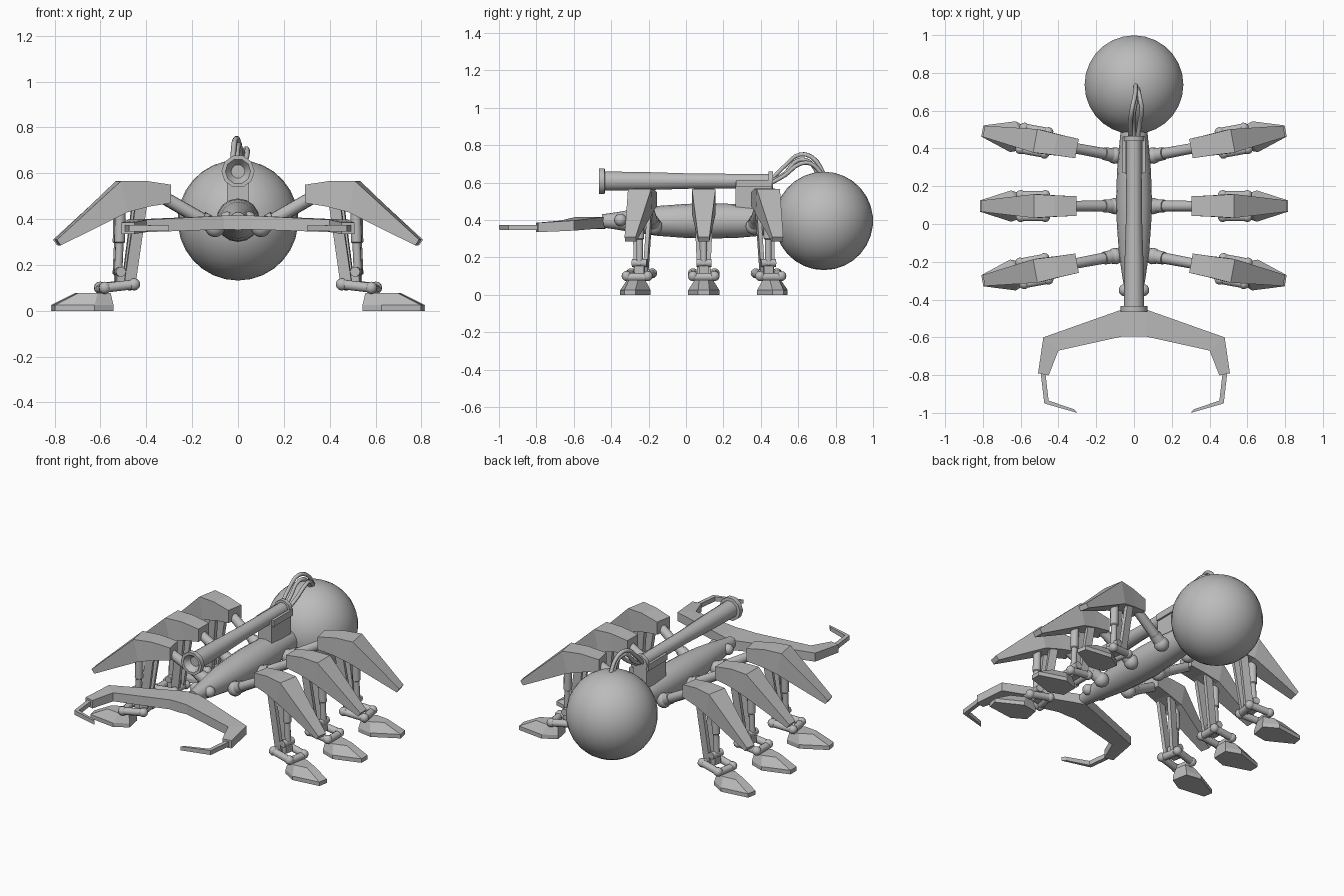
import bpy, bmesh, math
from mathutils import Vector as V, Matrix as M

cube = bpy.data.objects.get("Cube")
if cube:
    bpy.data.objects.remove(cube)

GREY = 0.5
metal = bpy.data.materials.new("matte grey")
metal.use_nodes = True
metal.diffuse_color = (GREY, GREY, GREY, 1)
metal.node_tree.nodes["Principled BSDF"].inputs["Base Color"].default_value = (GREY, GREY, GREY, 1)


def add(name, bm, matrix=M(), smooth=False):
    """Turn a bmesh into an object placed by matrix (mirroring allowed)."""
    bm.transform(matrix)
    bmesh.ops.recalc_face_normals(bm, faces=bm.faces)
    mesh = bpy.data.meshes.new(name)
    bm.to_mesh(mesh)
    bm.free()
    mesh.materials.append(metal)
    obj = bpy.data.objects.new(name, mesh)
    bpy.context.collection.objects.link(obj)
    if smooth:
        bpy.ops.object.select_all(action='DESELECT')
        obj.select_set(True)
        bpy.context.view_layer.objects.active = obj
        bpy.ops.object.shade_smooth_by_angle(angle=math.radians(40))
    return obj


def loft(name, rings, matrix=M(), smooth=False):
    """Skin a row of equal rings and cap both ends."""
    bm = bmesh.new()
    loops = [[bm.verts.new(p) for p in ring] for ring in rings]
    for a, b in zip(loops, loops[1:]):
        for i in range(len(a)):
            j = (i + 1) % len(a)
            bm.faces.new((a[i], a[j], b[j], b[i]))
    bm.faces.new(loops[0])
    bm.faces.new(loops[-1])
    return add(name, bm, matrix, smooth)


def tube(name, stations, matrix=M(), sides=12):
    """Round rod through (point, radius) stations on a straight axis."""
    axis = V(stations[-1][0]) - V(stations[0][0])
    turn = axis.to_track_quat('Z', 'Y')
    circle = [turn @ V((math.cos(t), math.sin(t), 0))
              for t in (math.tau * i / sides for i in range(sides))]
    return loft(name, [[V(p) + c * r for c in circle] for p, r in stations], matrix, True)


def turned(name, profile, z, sides=16):
    """Round form along y from (y, radius) pairs."""
    return tube(name, [((0, y, z), r) for y, r in profile], sides=sides)


def ball(name, centre, r, matrix=M(), segments=14):
    bm = bmesh.new()
    bmesh.ops.create_uvsphere(bm, u_segments=segments, v_segments=segments // 2 + 1, radius=r)
    bm.transform(M.Translation(centre))
    return add(name, bm, matrix, True)


def box(name, lo, hi, matrix=M()):
    return loft(name, [[(lo[0], lo[1], z), (hi[0], lo[1], z), (hi[0], hi[1], z), (lo[0], hi[1], z)]
                       for z in (lo[2], hi[2])], matrix)


# Abdomen and spindle body
ball("abdomen", (0, 0.737, 0.395), 0.263, segments=28)
turned("body", [(-0.45, 0.035), (-0.38, 0.045), (-0.28, 0.062), (-0.15, 0.08), (0, 0.091),
                (0.12, 0.095), (0.28, 0.09), (0.42, 0.078), (0.52, 0.068)], 0.395)

# Cannon with a flared hollow muzzle and rear collar
turned("cannon", [(-0.43, 0.03), (-0.465, 0.055), (-0.465, 0.072), (-0.435, 0.072), (-0.433, 0.054),
                  (-0.2, 0.05), (0.05, 0.042), (0.44, 0.04), (0.44, 0.055), (0.465, 0.055)], 0.608, 10)
box("cannon_mount", (-0.048, 0.265, 0.46), (0.048, 0.46, 0.605))
for s in (-1, 1):
    box("mount_cheek", (s * 0.052 - 0.008, 0.27, 0.575), (s * 0.052 + 0.008, 0.46, 0.615))

# Cables looping from the cannon to the abdomen
cables = [[(-0.02, 0.46, 0.62), (-0.02, 0.53, 0.69), (-0.01, 0.61, 0.75), (0.005, 0.68, 0.73), (0.01, 0.74, 0.64)],
          [(0.02, 0.46, 0.6), (0.03, 0.53, 0.64), (0.04, 0.61, 0.7), (0.03, 0.67, 0.7), (0.015, 0.73, 0.64)],
          [(0, 0.46, 0.61), (-0.005, 0.53, 0.65), (0, 0.6, 0.72), (0.01, 0.66, 0.71), (0.01, 0.71, 0.64)]]
for points in cables:
    curve = bpy.data.curves.new("cable", 'CURVE')
    curve.dimensions = '3D'
    curve.bevel_depth = 0.012
    curve.bevel_resolution = 1
    curve.resolution_u = 4
    spline = curve.splines.new('BEZIER')
    spline.bezier_points.add(len(points) - 1)
    for bp, p in zip(spline.bezier_points, points):
        bp.co = p
        bp.handle_left_type = bp.handle_right_type = 'AUTO'
    curve.materials.append(metal)
    bpy.context.collection.objects.link(bpy.data.objects.new("cable", curve))


def jaw_ring(outer, inner, z, half):
    return [(*outer, z + half), (*outer, z - half), (*inner, z - half), (*inner, z + half)]


def leg(m):
    """One leg along local +x, hip at the local origin."""
    ball("hip_joint", (0, 0, 0.365), 0.044, m)
    tube("hip_collar", [((0.0, 0, 0.365), 0.037), ((0.06, 0, 0.402), 0.034)], m)
    tube("upper_arm", [((0.0, 0, 0.365), 0.03), ((0.28, 0, 0.525), 0.027)], m)
    # Bent armour plate: top x, top z, bottom x, bottom z, half width
    armour = [(0.205, 0.55, 0.205, 0.47, 0.052), (0.32, 0.567, 0.3, 0.455, 0.056),
              (0.43, 0.565, 0.4, 0.43, 0.063), (0.707, 0.31, 0.69, 0.285, 0.03)]
    loft("leg_armour", [[(a, -w, b), (a, w, b), (c, w, d), (c, -w, d)] for a, b, c, d, w in armour], m)
    # Shin rails, piston and ankle
    for s in (-1, 1):
        loft("shin_rail", [[(x + dx, s * y + dy, z) for dx, dy in
                            ((-0.025, -0.011), (0.025, -0.011), (0.025, 0.011), (-0.025, 0.011))]
                           for x, y, z in ((0.335, 0.04, 0.47), (0.385, 0.024, 0.11))], m)
        tube("ankle_link", [((0.37, s * 0.058, 0.115), 0.022), ((0.5, s * 0.058, 0.1), 0.022)], m, 10)
        for x, z in ((0.37, 0.115), (0.5, 0.1)):
            ball("ankle_end", (x, s * 0.058, z), 0.027, m, 10)
    tube("piston", [((0.42, 0, 0.46), 0.024), ((0.424, 0, 0.3), 0.024), ((0.424, 0, 0.295), 0.018),
                    ((0.43, 0, 0.16), 0.018)], m, 10)
    tube("piston_pin", [((0.425, -0.04, 0.17), 0.022), ((0.425, 0.04, 0.17), 0.022)], m, 10)
    tube("ankle_pin", [((0.375, -0.06, 0.115), 0.022), ((0.375, 0.06, 0.115), 0.022)], m, 10)
    box("ankle_bracket", (0.37, -0.025, 0.11), (0.44, 0.025, 0.165), m)
    tube("foot_pin", [((0.5, -0.06, 0.095), 0.022), ((0.5, 0.06, 0.095), 0.022)], m, 10)
    # Coffin-shaped foot
    outline = [(0.46, 0.05), (0.55, 0.083), (0.715, 0.03)]
    top = [(0.47, 0.035), (0.53, 0.05), (0.61, 0.025)]
    loft("foot", [[(x, y, z) for x, y in half] + [(x, -y, z) for x, y in reversed(half)]
                  for half, z in ((outline, 0), (outline, 0.025), (top, 0.078))], m)


for side in (1, -1):
    mirror = M.Diagonal((side, 1, 1, 1))
    # Front, middle and rear legs fan out from the body
    for y, angle in ((-0.17, -10.5), (0.095, 0), (0.362, 10.5)):
        leg(mirror @ M.Translation((0.1, y, 0)) @ M.Rotation(math.radians(angle), 4, 'Z'))
    ball("eye", (0.048, -0.35, 0.4), 0.033, mirror)
    # Mandible and its thin hooked tip
    loft("mandible", [jaw_ring((0, -0.43), (0, -0.595), 0.385, 0.032),
                      jaw_ring((0.07, -0.455), (0.06, -0.595), 0.385, 0.03),
                      jaw_ring((0.48, -0.6), (0.4, -0.67), 0.37, 0.027),
                      jaw_ring((0.508, -0.79), (0.452, -0.802), 0.36, 0.025)], mirror)
    loft("mandible_tip", [jaw_ring((0.495, -0.78), (0.47, -0.78), 0.36, 0.014),
                          jaw_ring((0.475, -0.95), (0.452, -0.935), 0.36, 0.014),
                          jaw_ring((0.3, -1.0), (0.315, -0.982), 0.36, 0.012)], mirror)
